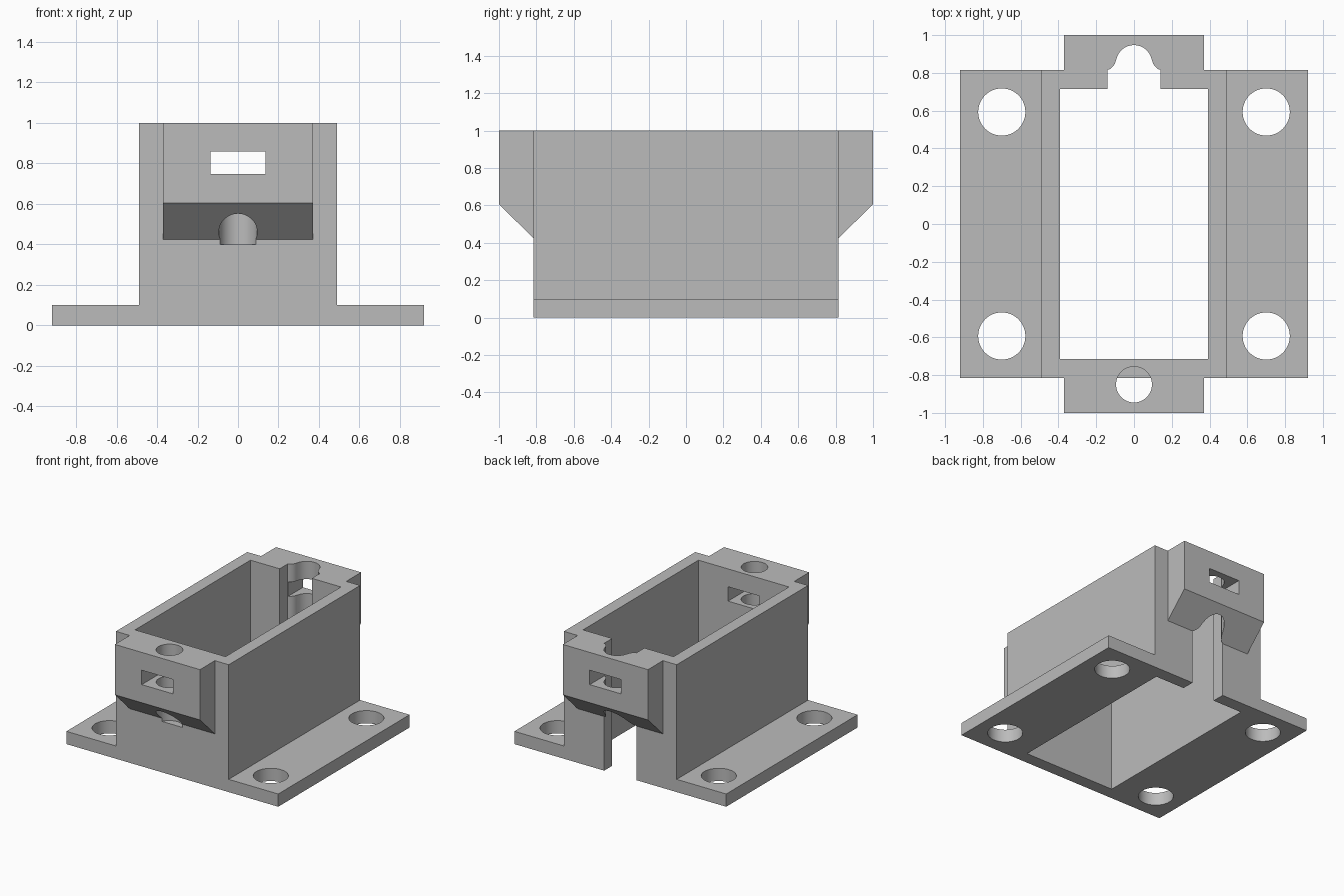
import bpy, bmesh
from math import radians, cos, sin
from mathutils import Vector

if "Cube" in bpy.data.objects:
    bpy.data.objects.remove(bpy.data.objects["Cube"], do_unlink=True)

grey = bpy.data.materials.new("plain grey")
grey.use_nodes = True
grey.diffuse_color = (0.5, 0.5, 0.5, 1)
grey.node_tree.nodes["Principled BSDF"].inputs["Base Color"].default_value = grey.diffuse_color


def prism(name, outline, axis, low, high):
    """Extrude a 2D outline along an axis from low to high."""
    place = {"x": lambda a, b, c: (c, a, b),
             "y": lambda a, b, c: (a, c, b),
             "z": lambda a, b, c: (a, b, c)}[axis]
    bm = bmesh.new()
    face = bm.faces.new([bm.verts.new(place(a, b, low)) for a, b in outline])
    top = bmesh.ops.extrude_face_region(bm, geom=[face])["geom"]
    shift = Vector(place(0, 0, high - low))
    bmesh.ops.translate(bm, vec=shift, verts=[v for v in top if isinstance(v, bmesh.types.BMVert)])
    bmesh.ops.recalc_face_normals(bm, faces=bm.faces)
    mesh = bpy.data.meshes.new(name)
    bm.to_mesh(mesh)
    bm.free()
    mesh.materials.append(grey)
    obj = bpy.data.objects.new(name, mesh)
    bpy.context.collection.objects.link(obj)
    return obj


def rect(x, low, high):
    return [(-x, low), (x, low), (x, high), (-x, high)]


def arc(cx, cy, r, start, end, steps):
    angles = [radians(start + (end - start) * i / steps) for i in range(steps + 1)]
    return [(cx + r * cos(a), cy + r * sin(a)) for a in angles]


def circle(cx, cy, r, steps=48):
    return arc(cx, cy, r, 0, 360, steps)[:-1]


def combine(target, tool, operation):
    """Apply a boolean and discard the tool."""
    mod = target.modifiers.new(operation, "BOOLEAN")
    mod.operation, mod.object, mod.solver = operation, tool, "EXACT"
    bpy.context.view_layer.objects.active = target
    bpy.ops.object.modifier_apply(modifier=mod.name)
    bpy.data.objects.remove(tool, do_unlink=True)


# Box walls and mounting flanges share one profile
half = [(0.92, 0), (0.92, 0.1), (0.49, 0.1), (0.49, 1)]
body = prism("mounting_box", half + [(-x, z) for x, z in reversed(half)], "y", -0.815, 0.815)

# Chamfered block on each end
for s in (-1, 1):
    side = [(s * 0.76, 1), (s, 1), (s, 0.605), (s * 0.815, 0.425), (s * 0.76, 0.425)]
    combine(body, prism("end_block", side, "x", -0.37, 0.37), "UNION")

# Open centre
combine(body, prism("cavity", rect(0.393, -0.716, 0.716), "z", -0.1, 1.1), "DIFFERENCE")

# Screw holes in the flanges
for x in (-0.7, 0.7):
    for y in (-0.593, 0.593):
        combine(body, prism("screw_hole", circle(x, y, 0.125), "z", -0.1, 0.2), "DIFFERENCE")

# Round bore in the front block
combine(body, prism("front_bore", circle(0, -0.85, 0.095), "z", 0.4, 1.1), "DIFFERENCE")

# Full-height cable slot in the back, with flared sides and a round end
flare = [(0.14, 0.68)] + arc(0.16, 0.877, 0.065, 252, 189, 8)
slot = flare + arc(0, 0.852, 0.095, 9, 171, 24)[1:-1] + [(-x, y) for x, y in reversed(flare)]
combine(body, prism("back_slot", slot, "z", -0.1, 1.1), "DIFFERENCE")

# Rectangular window through both ends
combine(body, prism("window", rect(0.136, 0.747, 0.86), "y", -1.1, 1.1), "DIFFERENCE")

# Smooth round walls, sharp corners
bpy.ops.object.select_all(action="DESELECT")
body.select_set(True)
bpy.context.view_layer.objects.active = body
bpy.ops.object.shade_smooth_by_angle(angle=radians(30))
